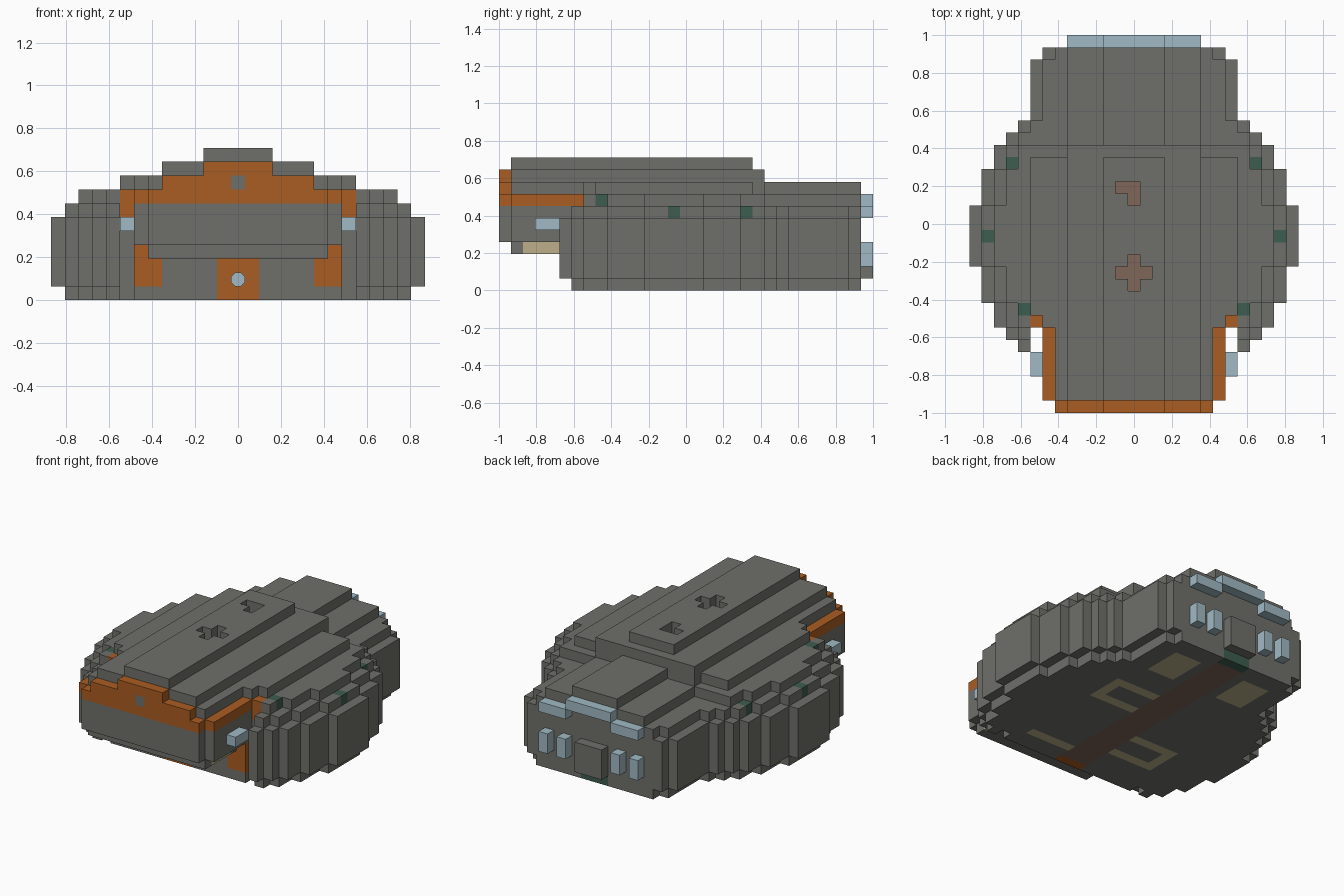
import bpy, bmesh
from mathutils import Vector

old = bpy.data.objects.get("Cube")
if old:
    bpy.data.objects.remove(old, do_unlink=True)

U = 2 / 31  # block size


def linear(c):
    c /= 255
    return c / 12.92 if c <= 0.04045 else ((c + 0.055) / 1.055) ** 2.4


def material(name, *rgb):
    m = bpy.data.materials.new(name)
    col = [linear(c) for c in rgb] + [1]
    m.diffuse_color = col
    m.use_nodes = True
    m.node_tree.nodes["Principled BSDF"].inputs["Base Color"].default_value = col
    return m


mats = {
    "grey": material("hull_grey", 111, 111, 106),
    "orange": material("burnt_orange", 170, 93, 34),
    "blue": material("pale_blue", 160, 186, 196),
    "green": material("dark_green", 62, 93, 80),
    "beige": material("sand_beige", 188, 176, 138),
    "brown": material("dull_brown", 128, 102, 88),
}

cells = {}  # (x, y, z) block -> (part, colour)


def box(part, colour, x, y, z):
    """Fill an inclusive range of blocks."""
    for i in range(x[0], x[1] + 1):
        for k in range(y[0], y[1] + 1):
            for h in range(z[0], z[1] + 1):
                cells[i, k, h] = (part, colour)


def wide(part, colour, half, y, z):
    """Box centred on the middle plane."""
    box(part, colour, (-half, half), y, z)


def pair(part, colour, x, y, z):
    """Box and its mirror image."""
    box(part, colour, x, y, z)
    box(part, colour, (-x[1], -x[0]), y, z)


# Hull: half width of each stretch of rows, stepped in at the top and bottom
stretches = [(7, 8, 11), (9, 11, 12), (12, 16, 13), (17, 19, 12), (20, 21, 11),
             (22, 22, 10), (23, 23, 9), (24, 28, 8), (29, 29, 7)]
for first, last, half in stretches:
    rows = (first, last)
    wide("hull", "grey", half, rows, (1, 5))
    wide("hull", "grey", half - 1, rows, (0, 0))
    wide("hull", "grey", half - 1, rows, (6, 6))
    if last < 22:
        wide("hull", "grey", half - 2, rows, (7, 7))
wide("hull", "grey", 7, (6, 6), (0, 5))

# Front tips of the side walls
pair("side_wall", "grey", (9, 10), (6, 6), (1, 5))
pair("side_wall", "grey", (9, 9), (5, 5), (1, 5))
pair("side_wall", "grey", (9, 9), (6, 6), (0, 0))
pair("side_wall", "grey", (9, 9), (6, 6), (6, 6))

# Stepped rear deck
wide("rear_deck", "grey", 5, (22, 29), (7, 7))
wide("rear_deck", "grey", 2, (22, 29), (8, 8))

# Nose, with its coloured brow and side trim
wide("nose", "grey", 6, (0, 0), (4, 6))
wide("nose", "grey", 7, (1, 6), (4, 7))
wide("nose", "grey", 6, (1, 5), (3, 3))
pair("nose_trim", "orange", (7, 7), (1, 6), (7, 7))
pair("nose_trim", "orange", (8, 8), (7, 7), (6, 7))
for half, h in ((6, 7), (5, 8), (2, 9)):
    wide("nose_trim", "orange", half, (0, 0), (h, h))
wide("nose_dot", "grey", 0, (0, 0), (8, 8))
pair("nose_light", "blue", (8, 8), (3, 4), (5, 5))
pair("nose_skid", "beige", (6, 6), (2, 4), (3, 3))

# Stepped roof
wide("roof", "grey", 6, (1, 6), (8, 8))
wide("roof", "grey", 7, (7, 7), (8, 8))
wide("roof", "grey", 8, (8, 20), (8, 8))
wide("roof", "grey", 5, (21, 21), (8, 8))
wide("roof", "grey", 5, (1, 21), (9, 9))
wide("roof", "grey", 2, (1, 20), (10, 10))

# Roof recesses with a coloured floor
plus = [(-1, 11), (0, 11), (1, 11), (0, 10), (0, 12)]
hook = [(-1, 18), (0, 18), (0, 17)]
for i, k in plus + hook:
    for h in (9, 10):
        del cells[i, k, h]
    cells[i, k, 8] = ("recess_floor", "brown")

# Front wall under the nose
pair("front_panel", "orange", (6, 7), (6, 6), (1, 3))
wide("front_hatch", "orange", 1, (6, 6), (0, 2))

# Small side markers
pair("side_marker", "green", (9, 9), (8, 8), (7, 7))
pair("side_marker", "green", (12, 12), (14, 14), (6, 6))
pair("side_marker", "green", (10, 10), (20, 20), (6, 6))

# Rear fittings
pair("rear_trim", "blue", (3, 5), (30, 30), (6, 6))
wide("rear_trim", "blue", 2, (30, 30), (7, 7))
for i in (3, 5):
    pair("rear_light", "blue", (i, i), (30, 30), (2, 3))
wide("rear_box", "grey", 1, (30, 30), (1, 3))
wide("rear_marker", "green", 1, (29, 29), (0, 0))

# Underside markings
wide("keel_strip", "brown", 1, (7, 28), (0, 0))
pair("belly_pad", "beige", (3, 5), (24, 27), (0, 0))
box("belly_bar", "beige", (2, 6), (8, 8), (0, 0))
for side, k in ((1, 17), (-1, 10)):
    for x, y in (((2, 6), (k, k)), ((2, 6), (k + 3, k + 3)), ((6, 6), (k, k + 3))):
        xs = sorted(side * v for v in x)
        box("belly_bracket", "beige", xs, y, (0, 0))


# Build one mesh per part from the exposed block faces only
def build(part):
    own = {c: v[1] for c, v in cells.items() if v[0] == part}
    colours = sorted(set(own.values()))
    bm = bmesh.new()
    verts = {}
    for c, colour in own.items():
        for axis in range(3):
            for sign in (-1, 1):
                n = list(c)
                n[axis] += sign
                if tuple(n) in cells:
                    continue
                ring = []
                for a, b in ((0, 0), (1, 0), (1, 1), (0, 1)):
                    p = list(c)
                    p[axis] += sign > 0
                    p[(axis + 1) % 3] += a
                    p[(axis + 2) % 3] += b
                    p = tuple(p)
                    if p not in verts:
                        verts[p] = bm.verts.new(((p[0] - 0.5) * U, p[1] * U - 1, p[2] * U))
                    ring.append(verts[p])
                f = bm.faces.new(ring if sign > 0 else ring[::-1])
                f.material_index = colours.index(colour)
    bmesh.ops.dissolve_limit(bm, angle_limit=0.01, verts=bm.verts[:],
                             edges=bm.edges[:], delimit={"MATERIAL"})
    mesh = bpy.data.meshes.new(part)
    bm.to_mesh(mesh)
    bm.free()
    for colour in colours:
        mesh.materials.append(mats[colour])
    bpy.context.collection.objects.link(bpy.data.objects.new(part, mesh))


for part in sorted({v[0] for v in cells.values()}):
    build(part)

# Round lamp on the front hatch
bpy.ops.mesh.primitive_cylinder_add(vertices=8, radius=U * 0.54, depth=0.008,
                                    location=(0, 6 * U - 1.003, 1.5 * U))
lamp = bpy.context.object
lamp.name = "hatch_lamp"
lamp.rotation_euler = (1.5708, 0.3927, 0)
lamp.data.materials.append(mats["blue"])
